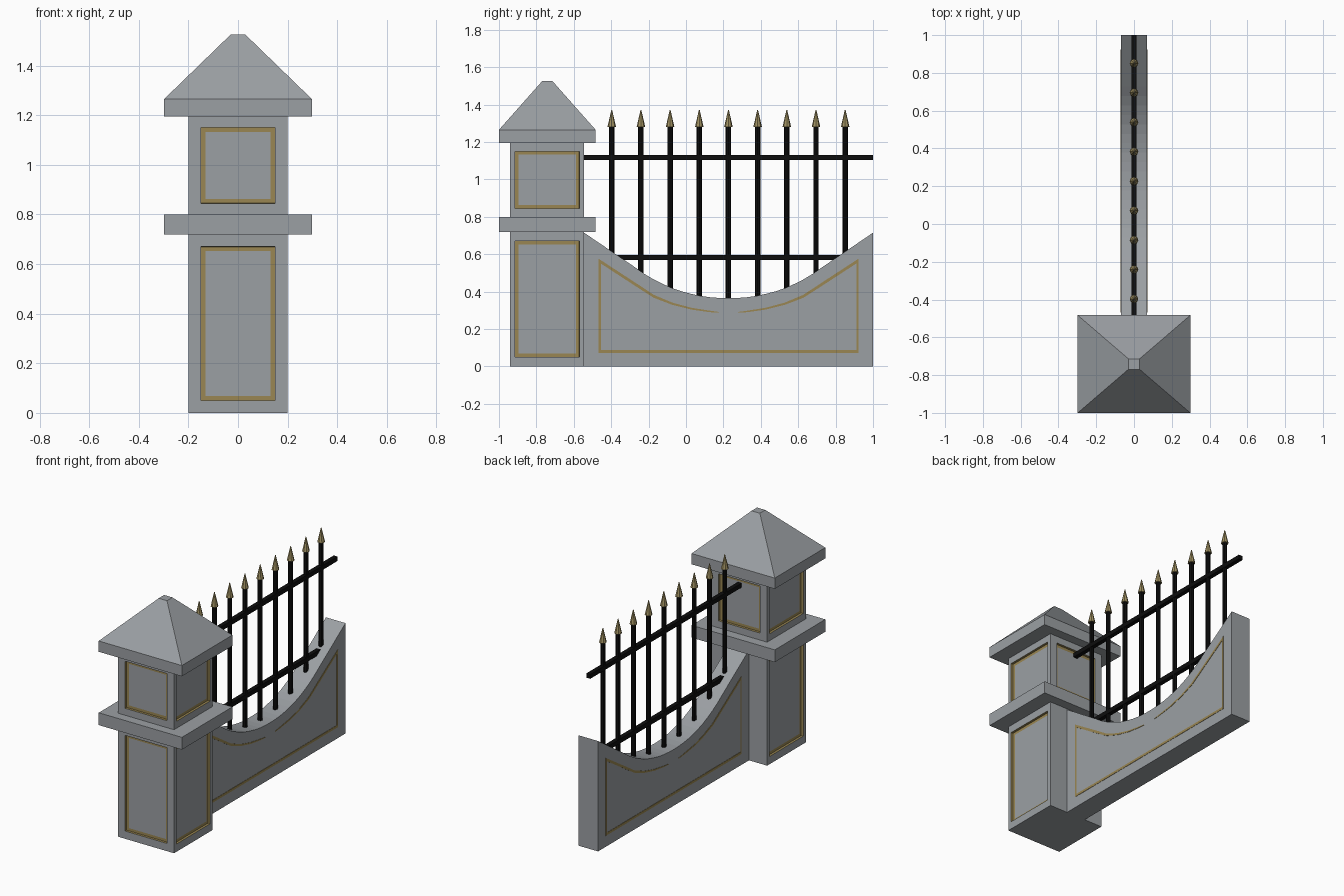
import bpy, bmesh
from mathutils import Vector

if "Cube" in bpy.data.objects:
    bpy.data.objects.remove(bpy.data.objects["Cube"])


def material(name, rgb):
    m = bpy.data.materials.new(name)
    m.diffuse_color = (*rgb, 1)
    m.use_nodes = True
    m.node_tree.nodes["Principled BSDF"].inputs["Base Color"].default_value = m.diffuse_color
    return m


STONE = material("grey stone", (0.33, 0.35, 0.37))
GOLD = material("gold trim", (0.32, 0.24, 0.085))
BRASS = material("brass spike", (0.35, 0.28, 0.12))
IRON = material("black iron", (0.004, 0.004, 0.004))


def finish(name, bm, *mats):
    bmesh.ops.recalc_face_normals(bm, faces=bm.faces[:])
    me = bpy.data.meshes.new(name)
    bm.to_mesh(me)
    bm.free()
    for m in mats:
        me.materials.append(m)
    ob = bpy.data.objects.new(name, me)
    bpy.context.collection.objects.link(ob)
    return ob


def box_bm(lo, hi):
    bm = bmesh.new()
    bmesh.ops.create_cube(bm, size=1)
    for v in bm.verts:
        v.co = Vector([(lo[i] + hi[i]) / 2 + v.co[i] * (hi[i] - lo[i]) for i in range(3)])
    return bm


def box(name, lo, hi, mat):
    return finish(name, box_bm(lo, hi), mat)


def prism(name, outline, x0, x1, mat):
    """Extrude a (y, z) outline along x."""
    bm = bmesh.new()
    face = bm.faces.new([bm.verts.new((x0, y, z)) for y, z in outline])
    ext = bmesh.ops.extrude_face_region(bm, geom=[face])
    for g in ext["geom"]:
        if isinstance(g, bmesh.types.BMVert):
            g.co.x = x1
    return finish(name, bm, mat)


def panelled_block(name, z0, z1, p0, p1, back):
    """Pillar block with a gold-framed recessed panel on its sides."""
    bm = box_bm((-0.2, -0.94, z0), (0.2, -0.545, z1))
    bm.normal_update()
    sides = [f for f in bm.faces if abs(f.normal.z) < 0.5 and (back or f.normal.y < 0.5)]
    half = {0: 0.15, 1: 0.172}
    for f in sides:
        n = f.normal.copy()
        across = 1 if abs(n.x) > 0.5 else 0
        mid = f.calc_center_median()
        bmesh.ops.inset_individual(bm, faces=[f], thickness=0.02)
        for v in f.verts:
            v.co[across] = mid[across] + (half[across] if v.co[across] > mid[across] else -half[across])
            v.co.z = p1 if v.co.z > mid.z else p0
        # recess walls, then flat frame around the centre panel
        walls = bmesh.ops.inset_individual(bm, faces=[f], thickness=0.0005, depth=0)["faces"]
        for v in f.verts:
            v.co -= n * 0.015
        frame = bmesh.ops.inset_individual(bm, faces=[f], thickness=0.025)["faces"]
        for g in walls + frame:
            g.material_index = 1
    return finish(name, bm, STONE, GOLD)


# Pillar
panelled_block("pillar_lower", 0, 0.72, 0.05, 0.67, False)
box("pillar_band", (-0.298, -1, 0.72), (0.298, -0.483, 0.80), STONE)
panelled_block("pillar_upper", 0.80, 1.195, 0.845, 1.15, True)
box("cap_slab", (-0.298, -1, 1.195), (0.298, -0.483, 1.265), STONE)
roof = box_bm((-0.298, -1, 1.265), (0.298, -0.483, 1.525))
for v in roof.verts:
    if v.co.z > 1.4:
        v.co.x *= 0.1
        v.co.y = -0.7415 + (0.028 if v.co.y > -0.74 else -0.028)
finish("cap_roof", roof, STONE)

# Low wall with a dipped top
MID, HALF = 0.2275, 0.7725
dip = [(0.05, 0.366), (0.1, 0.37), (0.15, 0.377), (0.2, 0.388), (0.25, 0.401), (0.3, 0.418),
       (0.35, 0.44), (0.4, 0.465), (0.45, 0.495), (0.5, 0.53), (HALF, 0.715)]
top = [(MID - u, z) for u, z in reversed(dip)] + [(MID, 0.365)] + [(MID + u, z) for u, z in dip]
prism("low_wall", [(1.0, 0), (-0.545, 0)] + top, -0.07, 0.07, STONE)


# Gold outline on both wall faces
def inlay(name, outline):
    ob = prism(name, outline, 0.069, 0.072, GOLD)
    ob.modifiers.new("both faces", "MIRROR")


y0, y1 = MID - 0.695, MID + 0.695
inlay("wall_trim_bottom", [(y0, 0.072), (y1, 0.072), (y1, 0.088), (y0, 0.088)])
for s, side in ((-1, "left"), (1, "right")):
    a, b = MID + s * 0.695, MID + s * 0.683
    inlay("wall_trim_" + side, [(a, 0.088), (b, 0.088), (b, 0.56), (a, 0.567)])
    line = [(0.05, 0.289), (0.1, 0.294), (0.2, 0.309), (0.3, 0.335), (0.4, 0.375),
            (0.5, 0.44), (0.695, 0.567)]
    w = [0.002, 0.004, 0.005, 0.006, 0.008, 0.009, 0.009]
    inlay("wall_trim_curve_" + side,
          [(MID + s * u, z + k) for (u, z), k in zip(line, w)]
          + [(MID + s * u, z - k) for (u, z), k in reversed(list(zip(line, w)))])

# Railings
box("rail_upper", (-0.014, -0.55, 1.103), (0.014, 1.0, 1.131), IRON)
box("rail_lower", (-0.014, -0.37, 0.568), (0.014, 0.825, 0.597), IRON)


def cone(name, y, z0, z1, r0, r1, mat):
    bm = bmesh.new()
    bmesh.ops.create_cone(bm, cap_ends=True, segments=8, radius1=r0, radius2=r1, depth=z1 - z0)
    bmesh.ops.translate(bm, verts=bm.verts[:], vec=(0, y, (z0 + z1) / 2))
    finish(name, bm, mat)


for i in range(9):
    y = -0.397 + i * 0.156
    u = abs(y - MID)
    foot = 0.33 + max(0, u - 0.2) * 0.45
    cone(f"bar_{i + 1}", y, foot, 1.285, 0.0145, 0.0145, IRON)
    cone(f"spike_{i + 1}", y, 1.28, 1.372, 0.023, 0.002, BRASS)
